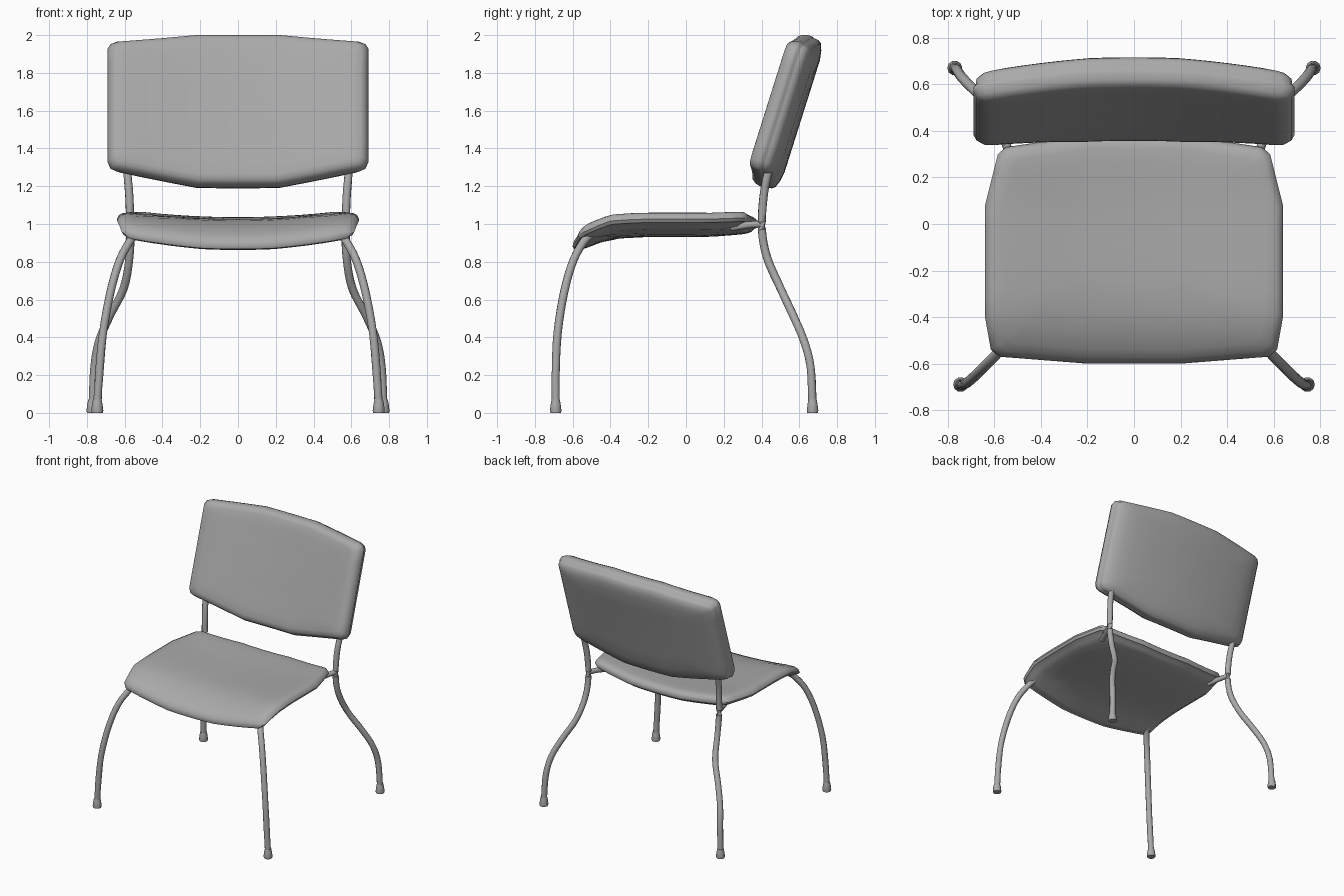
import bpy, bmesh, math
from mathutils import Vector

if "Cube" in bpy.data.objects:
    bpy.data.objects.remove(bpy.data.objects["Cube"])

GREY = (0.4, 0.4, 0.4, 1)
mat = bpy.data.materials.new("plain grey")
mat.use_nodes = True
mat.diffuse_color = GREY
mat.node_tree.nodes["Principled BSDF"].inputs["Base Color"].default_value = GREY


def finish(name, bm, angle):
    bmesh.ops.recalc_face_normals(bm, faces=bm.faces)
    mesh = bpy.data.meshes.new(name)
    bm.to_mesh(mesh)
    bm.free()
    obj = bpy.data.objects.new(name, mesh)
    bpy.context.collection.objects.link(obj)
    mesh.materials.append(mat)
    bpy.ops.object.select_all(action='DESELECT')
    bpy.context.view_layer.objects.active = obj
    obj.select_set(True)
    bpy.ops.object.shade_smooth_by_angle(angle=math.radians(angle))
    return obj


def lerp_table(table, t):
    """Piecewise linear lookup in (position, value) pairs."""
    for (a, va), (b, vb) in zip(table, table[1:]):
        if t <= b:
            return va + (vb - va) * (max(t, a) - a) / (b - a)
    return table[-1][1]


def outline(half, step=0.09):
    """Mirror a right-hand half outline and subdivide its long edges."""
    pts = half + [(-x, y) for x, y in reversed(half)]
    out = []
    for i, p in enumerate(pts):
        a, b = Vector(p), Vector(pts[(i + 1) % len(pts)])
        n = max(1, round((b - a).length / step))
        out += [a.lerp(b, k / n) for k in range(n)]
    return out


def pad(name, half, centre, rings, place):
    """Cushion of concentric rings (scale, offset), closed by a point at each end."""
    bm = bmesh.new()
    c, loops = Vector(centre), []
    ring_pts = outline(half)
    for s, off in rings:
        loops.append([bm.verts.new(place(*(c + (p - c) * s), off)) for p in ring_pts])
    n = len(ring_pts)
    for a, b in zip(loops, loops[1:]):
        for i in range(n):
            j = (i + 1) % n
            bm.faces.new((a[i], a[j], b[j], b[i]))
    for loop, (s, off) in ((loops[0], rings[0]), (loops[-1], rings[-1])):
        tip = bm.verts.new(place(*c, off))
        for i in range(n):
            bm.faces.new((loop[i], loop[(i + 1) % n], tip))
    return finish(name, bm, 50)


def smooth_path(pts, steps=4):
    """Catmull-Rom samples through the points."""
    p = [Vector(q) for q in pts]
    p = [2 * p[0] - p[1]] + p + [2 * p[-1] - p[-2]]
    out = []
    for a, b, c, d in zip(p, p[1:], p[2:], p[3:]):
        for k in range(steps):
            t = k / steps
            out.append(0.5 * (2 * b + (c - a) * t + (2 * a - 5 * b + 4 * c - d) * t * t
                              + (3 * b - a - 3 * c + d) * t ** 3))
    return out + [p[-2]]


def tube(name, pts, side, radii, sides=10):
    """Capped round tube; radii is one number or one per point."""
    pts = [Vector((p[0] * side, p[1], p[2])) for p in pts]
    bm, loops = bmesh.new(), []
    for i, p in enumerate(pts):
        d = pts[min(i + 1, len(pts) - 1)] - pts[max(i - 1, 0)]
        q = d.to_track_quat('Z', 'Y')
        r = radii[i] if isinstance(radii, list) else radii
        loops.append([bm.verts.new(p + q @ Vector((r * math.cos(a), r * math.sin(a), 0)))
                      for a in (math.tau * k / sides for k in range(sides))])
    for a, b in zip(loops, loops[1:]):
        for k in range(sides):
            j = (k + 1) % sides
            bm.faces.new((a[k], a[j], b[j], b[k]))
    bm.faces.new(loops[0])
    bm.faces.new(loops[-1])
    return finish(name, bm, 50)


# Seat: sagging across, rolled down at the front
ROLL = [(-0.6, -0.095), (-0.5, -0.045), (-0.4, -0.01), (-0.25, 0), (0.1, 0), (0.38, 0.02)]


def place_seat(x, y, off):
    return Vector((x, y, 0.98 + 0.045 * (x / 0.6) ** 2 + lerp_table(ROLL, y) + off))


seat_half = [(0.2, -0.6), (0.58, -0.57), (0.615, -0.54), (0.64, -0.4), (0.64, 0.08),
             (0.585, 0.3), (0.55, 0.33), (0.22, 0.38)]
pad("seat", seat_half, (0, -0.1),
    [(0.3, 0.045), (0.55, 0.045), (0.75, 0.043), (0.88, 0.04), (0.95, 0.033), (0.985, 0.018),
     (1, -0.005), (0.985, -0.022), (0.97, -0.022), (0.93, -0.04), (0.86, -0.048),
     (0.7, -0.05), (0.5, -0.05), (0.25, -0.05)], place_seat)

# Backrest: leaning, wrapped forward at both sides
LEAN = math.radians(17.5)


def place_back(x, v, off):
    off -= 0.055 * (x / 0.69) ** 2
    return Vector((x, 0.55 + v * math.sin(LEAN) + off * math.cos(LEAN),
                   1.595 + v * math.cos(LEAN) - off * math.sin(LEAN)))


back_half = [(0.22, -0.425), (0.64, -0.35), (0.675, -0.335), (0.69, -0.3),
             (0.69, 0.325), (0.675, 0.35), (0.64, 0.365), (0.22, 0.415)]
pad("backrest", back_half, (0, 0),
    [(0.3, -0.085), (0.55, -0.085), (0.75, -0.085), (0.88, -0.082), (0.945, -0.075),
     (0.98, -0.055), (1, -0.025), (1, -0.005), (0.985, 0.003), (0.985, 0.012), (0.98, 0.03),
     (0.95, 0.048), (0.86, 0.062), (0.74, 0.07), (0.5, 0.07), (0.25, 0.07)], place_back)

# Tubular legs with feet, and brackets joining the rear legs to the seat
FRONT = [(0.53, -0.47, 0.965), (0.565, -0.53, 0.92), (0.625, -0.595, 0.81), (0.675, -0.645, 0.64),
         (0.715, -0.68, 0.42), (0.735, -0.69, 0.2), (0.745, -0.69, 0.04)]
REAR = [(0.585, 0.48, 1.4), (0.585, 0.435, 1.27), (0.575, 0.41, 1.14), (0.57, 0.402, 0.97),
        (0.575, 0.43, 0.82), (0.605, 0.5, 0.66), (0.68, 0.57, 0.51), (0.735, 0.625, 0.38),
        (0.76, 0.66, 0.24), (0.77, 0.67, 0.04)]
for side, word in ((1, "left"), (-1, "right")):
    for place, path in (("front", FRONT), ("rear", REAR)):
        tube(f"{place}_leg_{word}", smooth_path(path), side, 0.022)
        x, y, _ = path[-1]
        tube(f"{place}_foot_{word}", [(x, y, z) for z in (0, 0.012, 0.045, 0.07)],
             side, [0.03, 0.032, 0.028, 0.023])
    tube(f"seat_bracket_{word}", [(0.57, 0.402, 1.0), (0.545, 0.33, 0.995), (0.51, 0.24, 0.98)],
         side, 0.019)
